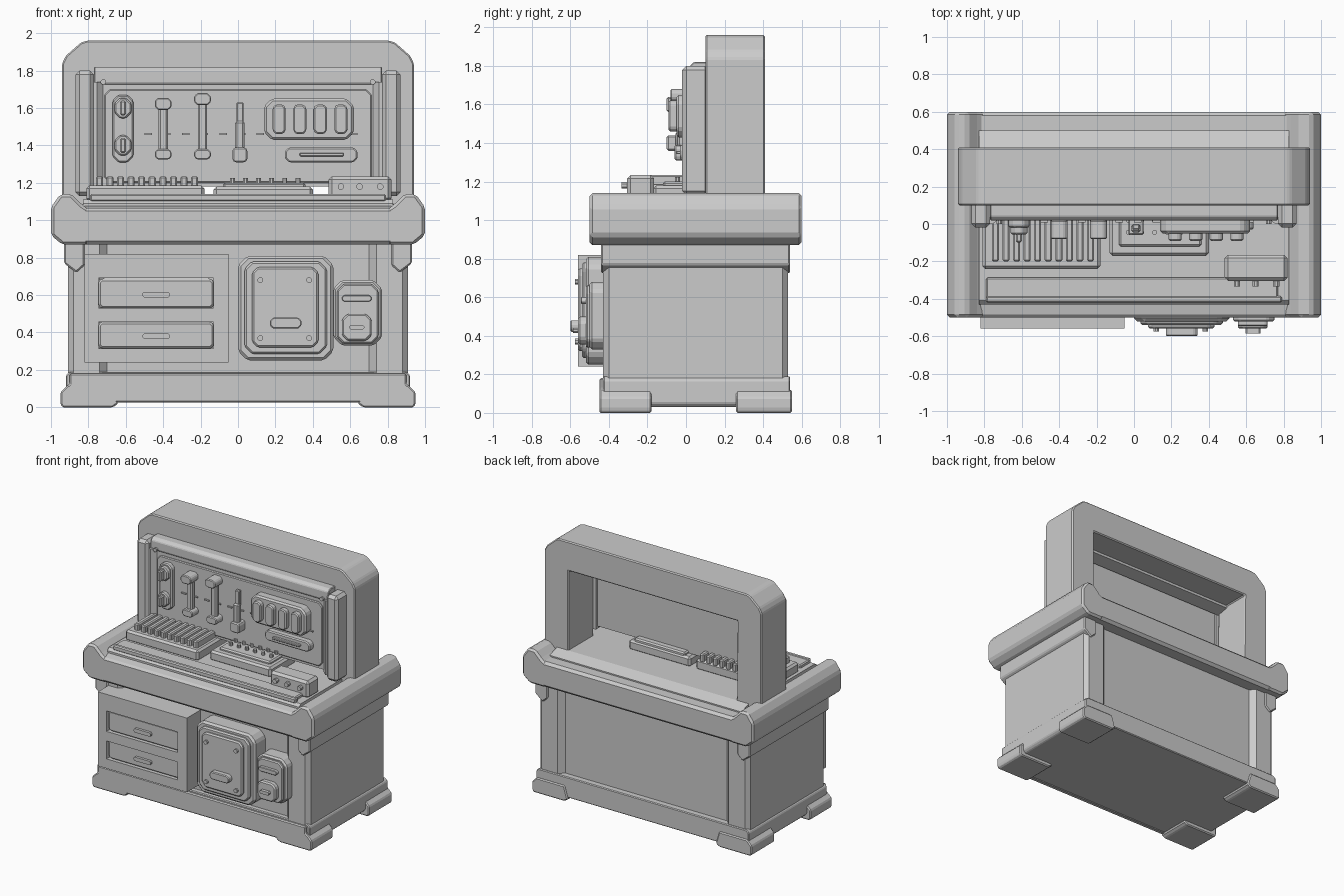
import bpy, bmesh, math
from mathutils import Vector


def prism(name, pts, axis, a, b, bevel=0.0):
    """Extrude a 2D profile along an axis: x takes (y,z), y takes (x,z), z takes (x,y)."""
    def place(p, t):
        return {'x': (t, p[0], p[1]), 'y': (p[0], t, p[1]), 'z': (p[0], p[1], t)}[axis]
    bm = bmesh.new()
    lo = [bm.verts.new(place(p, a)) for p in pts]
    hi = [bm.verts.new(place(p, b)) for p in pts]
    n = len(pts)
    bm.faces.new(lo)
    bm.faces.new(hi)
    for i in range(n):
        j = (i + 1) % n
        bm.faces.new((lo[i], lo[j], hi[j], hi[i]))
    bmesh.ops.recalc_face_normals(bm, faces=bm.faces)
    if bevel:
        bmesh.ops.bevel(bm, geom=list(bm.edges), offset=bevel, segments=1,
                        affect='EDGES', profile=0.5, clamp_overlap=True)
    me = bpy.data.meshes.new(name)
    bm.to_mesh(me)
    bm.free()
    ob = bpy.data.objects.new(name, me)
    bpy.context.collection.objects.link(ob)
    return ob


def box(name, x0, x1, y0, y1, z0, z1, bevel=0.0):
    return prism(name, [(x0, y0), (x1, y0), (x1, y1), (x0, y1)], 'z', z0, z1, bevel)


def octagon(x0, x1, z0, z1, c):
    return [(x0 + c, z0), (x1 - c, z0), (x1, z0 + c), (x1, z1 - c),
            (x1 - c, z1), (x0 + c, z1), (x0, z1 - c), (x0, z0 + c)]


def plate(name, x0, x1, z0, z1, y0, y1, c, bevel=0.0):
    """Front-facing plate with cut corners."""
    return prism(name, octagon(x0, x1, z0, z1, c), 'y', y0, y1, bevel)


def knob(name, x, z, r, y0, y1, axis='y'):
    pts = [(x + r * math.cos(math.pi * (k + .5) / 4), z + r * math.sin(math.pi * (k + .5) / 4))
           for k in range(8)]
    return prism(name, pts, axis, y0, y1)


def mirrored(half):
    """Close a left-right symmetric profile from its right half."""
    return half + [(-x, z) for x, z in reversed(half)]


# plinth and feet
prism("plinth", mirrored([(.90, .03), (.92, .05), (.92, .17), (.90, .19)]), 'y', -.43, .54, .006)
for s in (-1, 1):
    for y0, y1 in ((-.45, -.18), (.26, .55)):
        foot = [(s * .64, .02), (s * .67, 0), (s * .94, 0), (s * .95, .02),
                (s * .95, .08), (s * .91, .12), (s * .67, .12)]
        prism("foot", foot, 'y', y0, y1, .008)
prism("plinth_front_rail", mirrored([(.66, .025), (.94, .025), (.94, .09), (.90, .125), (.90, .18)]),
      'y', -.45, -.41, .008)

# cabinet carcass: corner posts with recessed front and back
plan = [(.70, -.39), (.74, -.43), (.88, -.43), (.91, -.40), (.91, .50), (.88, .53),
        (.74, .53), (.70, .49)]
prism("cabinet_body", mirrored(plan), 'z', .18, .90)
for s in (-1, 1):
    prism("shoulder_bracket", [(s * x, z) for x, z in
          ((.82, .90), (.82, .76), (.865, .72), (.93, .77), (.93, .90))], 'y', -.44, .54, .008)

# counter: heavy side rails, front and back rails, top slab
for s in (-1, 1):
    rail = [(.94, .87), (1, .92), (1, 1.07), (.95, 1.14), (.89, 1.14), (.83, 1.08), (.80, 1.06), (.80, .87)]
    prism("counter_side_rail", [(s * x, z) for x, z in rail], 'y', -.50, .60, .015)
prism("counter_front_rail", [(-.48, .87), (-.50, .89), (-.50, 1.05), (-.485, 1.065), (-.43, 1.075), (-.38, 1.07),
                             (-.38, .87)], 'x', -.88, .88)
prism("counter_back_rail", [(.58, .87), (.60, .89), (.60, 1.05), (.58, 1.07), (.48, 1.07), (.48, .87)],
      'x', -.88, .88)
prism("counter_top", [(-.43, .88), (-.43, 1.09), (-.41, 1.11), (.41, 1.11), (.50, 1.08), (.50, .88)],
      'x', -.83, .83)
box("work_mat", -.79, .77, -.405, -.285, 1.10, 1.135, .008)
box("mat_front_lip", -.79, .79, -.42, -.385, 1.10, 1.14, .008)

# hutch: open arch with cut top corners
arch = [(.73, 1.08), (.94, 1.08), (.94, 1.84), (.92, 1.88), (.84, 1.95), (.81, 1.96)]
inner = [(-.73, 1.08), (-.73, 1.73), (.73, 1.73)]
prism("hutch_frame", mirrored(arch) + inner, 'y', .10, .41, .008)
for s in (-1, 1):
    box("hutch_wing", *sorted((s * .77, s * .87)), -.02, .12, 1.13, 1.80, .022)
    prism("panel_side_trim", [(s * .78, 0), (s * .755, 0), (s * .71, .04), (s * .71, .10), (s * .78, .10)],
          'z', 1.16, 1.74)
    knob("lamp_bolt", s * .72, 1.74, .015, .0, .03)
prism("lamp_bar", [(.02, 1.735), (.045, 1.71), (.12, 1.71), (.12, 1.82), (.04, 1.82), (.02, 1.80)],
      'x', -.77, .77, .005)
prism("lamp_inner_strip", [(.10, 1.69), (.10, 1.75), (.20, 1.75), (.20, 1.71)], 'x', -.73, .73)
box("tool_panel", -.74, .74, .03, .08, 1.18, 1.74)
plate("tool_panel_face", -.715, .715, 1.20, 1.70, .018, .05, .03, .006)
for i in range(12):
    x = -.48 + .1 * i
    box("panel_slot", x - .02, x + .02, .008, .03, 1.457, 1.467)

# clamp with two hooks
plate("clamp_plate", -.67, -.56, 1.31, 1.67, -.02, .03, .03, .008)
for z in (1.40, 1.60):
    plate("clamp_hook", -.66, -.57, z - .055, z + .055, -.055, -.01, .03, .008)
    box("clamp_jaw", -.63, -.60, -.10, -.04, z - .04, z + .04, .008)

# two hanging hammers
for x, top in ((-.40, 1.655), (-.19, 1.68)):
    box("hammer_shaft", x - .025, x + .025, -.035, .005, 1.36, top - .03, .01)
    plate("hammer_head", x - .045, x + .045, top - .065, top, -.08, .02, .018, .006)
    plate("hammer_foot", x - .045, x + .045, 1.325, 1.38, -.06, .03, .015, .006)

# driver
plate("driver_handle", -.03, .05, 1.31, 1.39, -.06, .03, .012, .008)
box("driver_shaft", -.015, .035, -.045, .0, 1.38, 1.53, .01)
box("driver_tip", -.008, .03, -.03, .0, 1.51, 1.63, .005)

# gauge box and slotted holder
plate("gauge_box", .14, .62, 1.43, 1.65, -.05, .03, .04, .012)
for i in range(4):
    x = .185 + .11 * i
    plate("gauge_window", x, x + .07, 1.46, 1.62, -.09, -.04, .018, .008)
plate("slot_holder", .25, .64, 1.31, 1.39, -.03, .03, .022, .008)
box("slot_bar", .33, .565, -.05, -.02, 1.342, 1.36, .004)

# ribbed tray, knob console and small switch box on the counter
box("ribbed_tray", -.81, -.18, -.24, .14, 1.10, 1.185, .015)
for i in range(10):
    x = -.76 + .0565 * i
    box("tray_rib", x, x + .038, -.20, .14, 1.17, 1.235, .008)
box("console_tray", -.13, .40, -.17, .14, 1.10, 1.18, .015)
box("console_top", -.08, .36, -.12, .13, 1.16, 1.20, .01)
for i in range(6):
    for y in (-.045, .02):
        knob("console_button", -.03 + .07 * i, y, .014, 1.19, 1.225, 'z')
box("switch_box", .485, .82, -.305, -.165, 1.10, 1.235, .018)
for x in (.55, .65, .76):
    knob("switch_knob", x, 1.18, .018, -.335, -.29)

# drawer unit: frame, backing and two drawers
for name, x0, x1, z0, z1 in (("drawer_frame_left", -.82, -.745, .24, .82), ("drawer_frame_right", -.13, -.05, .24, .82),
                             ("drawer_frame_top", -.76, -.12, .69, .82), ("drawer_frame_mid", -.76, -.12, .455, .53),
                             ("drawer_frame_bottom", -.76, -.12, .24, .315)):
    box(name, x0, x1, -.56, -.37, z0, z1)
for z0, z1 in ((.525, .69), (.31, .46)):
    zc = (z0 + z1) / 2 - .005
    plate("drawer_front", -.75, -.125, z0, z1, -.54, -.38, .02, .018)
    plate("drawer_handle", -.51, -.365, zc - .015, zc + .015, -.56, -.53, .008)

# riveted door
plate("door_frame", .0, .51, .25, .81, -.52, -.37, .05, .015)
plate("door_panel", .035, .475, .285, .78, -.54, -.50, .04, .01)
plate("door_face", .075, .43, .32, .75, -.56, -.52, .03, .01)
for x in (.12, .38):
    for z in (.37, .68):
        knob("door_rivet", x, z, .016, -.575, -.54)
plate("door_handle", .17, .34, .42, .48, -.60, -.54, .018, .006)

# small control box beside the door
plate("control_box", .51, .77, .33, .68, -.50, -.37, .045, .012)
plate("control_face", .53, .75, .34, .66, -.52, -.48, .035, .008)
plate("control_vent", .555, .715, .565, .60, -.545, -.50, .012, .004)
plate("control_latch", .555, .715, .355, .50, -.56, -.50, .03, .01)
plate("latch_grip", .595, .675, .415, .44, -.585, -.55, .008)
